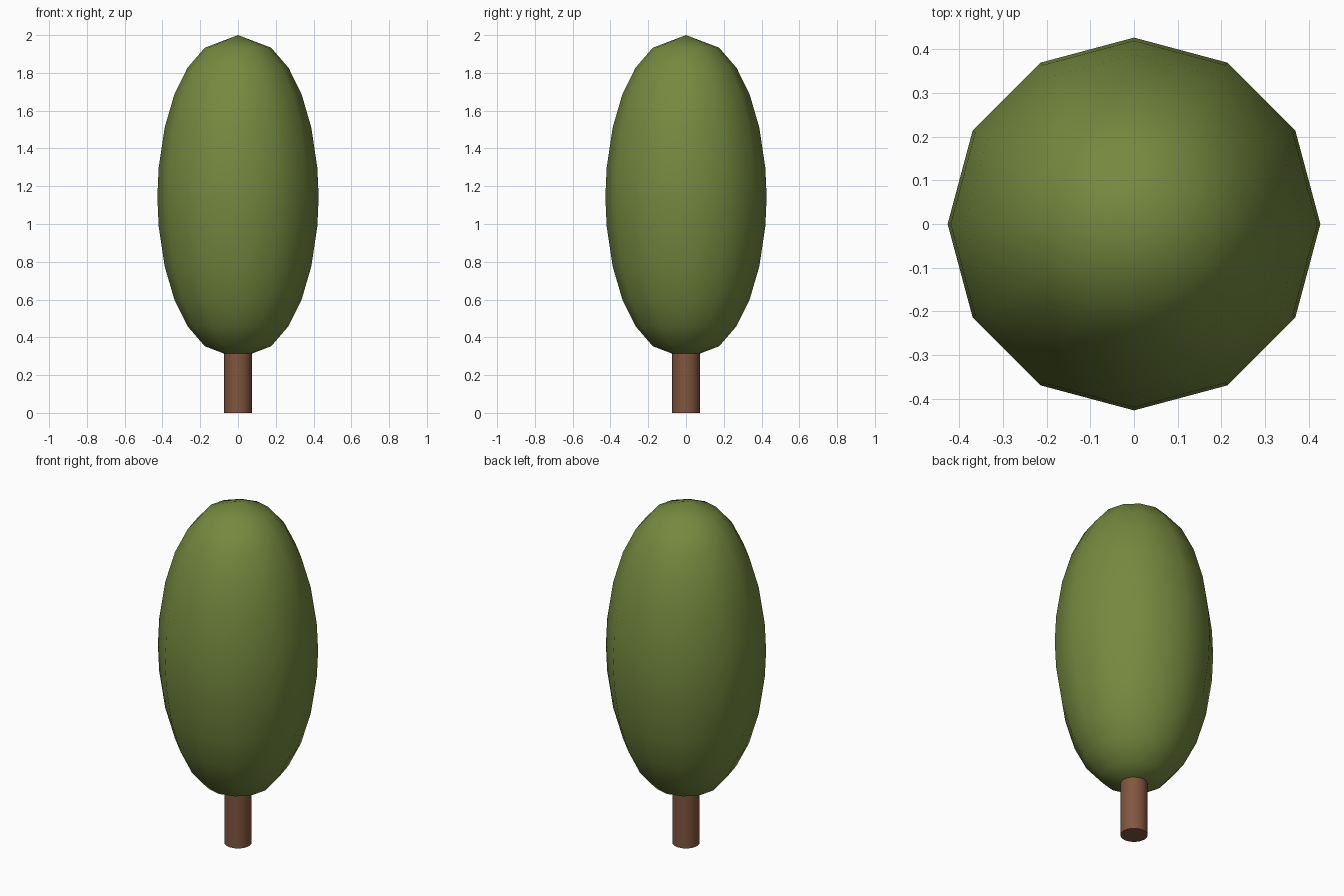
import bpy, bmesh, math

if "Cube" in bpy.data.objects:
    bpy.data.objects.remove(bpy.data.objects["Cube"])


def lathe(name, profile, sides, color, smooth_angle):
    """Revolve (radius, z) points round z; a zero radius makes a pole."""
    bm = bmesh.new()
    rings = []
    for r, z in profile:
        if r == 0:
            rings.append([bm.verts.new((0, 0, z))])
        else:
            rings.append([bm.verts.new((r * math.cos(2 * math.pi * i / sides),
                                        r * math.sin(2 * math.pi * i / sides), z))
                          for i in range(sides)])
    for a, b in zip(rings, rings[1:]):
        for i in range(sides):
            j = (i + 1) % sides
            if len(a) == 1:
                bm.faces.new((a[0], b[j], b[i]))
            elif len(b) == 1:
                bm.faces.new((a[i], a[j], b[0]))
            else:
                bm.faces.new((a[i], a[j], b[j], b[i]))
    for ring, flip in ((rings[0], True), (rings[-1], False)):
        if len(ring) > 1:
            bm.faces.new(ring[::-1] if flip else ring)
    bmesh.ops.recalc_face_normals(bm, faces=bm.faces)
    mesh = bpy.data.meshes.new(name)
    bm.to_mesh(mesh)
    bm.free()
    obj = bpy.data.objects.new(name, mesh)
    bpy.context.collection.objects.link(obj)
    mat = bpy.data.materials.new(name + "_color")
    mat.diffuse_color = (*color, 1)
    mat.use_nodes = True
    mat.node_tree.nodes["Principled BSDF"].inputs["Base Color"].default_value = mat.diffuse_color
    mesh.materials.append(mat)
    bpy.ops.object.select_all(action='DESELECT')
    obj.select_set(True)
    bpy.context.view_layer.objects.active = obj
    bpy.ops.object.shade_smooth_by_angle(angle=math.radians(smooth_angle))
    return obj


# Trunk, running a little way into the crown
lathe("trunk", [(0.073, 0), (0.073, 0.36)], 16, (0.215, 0.093, 0.048), 40)

# Crown: tall twelve-sided egg, mirrored about its middle height
mid = 1.143
half = [(0, 0.857), (0.176, 0.79), (0.268, 0.683), (0.336, 0.546),
        (0.388, 0.368), (0.42, 0.155)]
profile = [(r, mid - h) for r, h in half] + [(0.427, mid)]
profile += [(r, mid + h) for r, h in reversed(half)]
lathe("crown", profile, 12, (0.18, 0.25, 0.05), 60)
